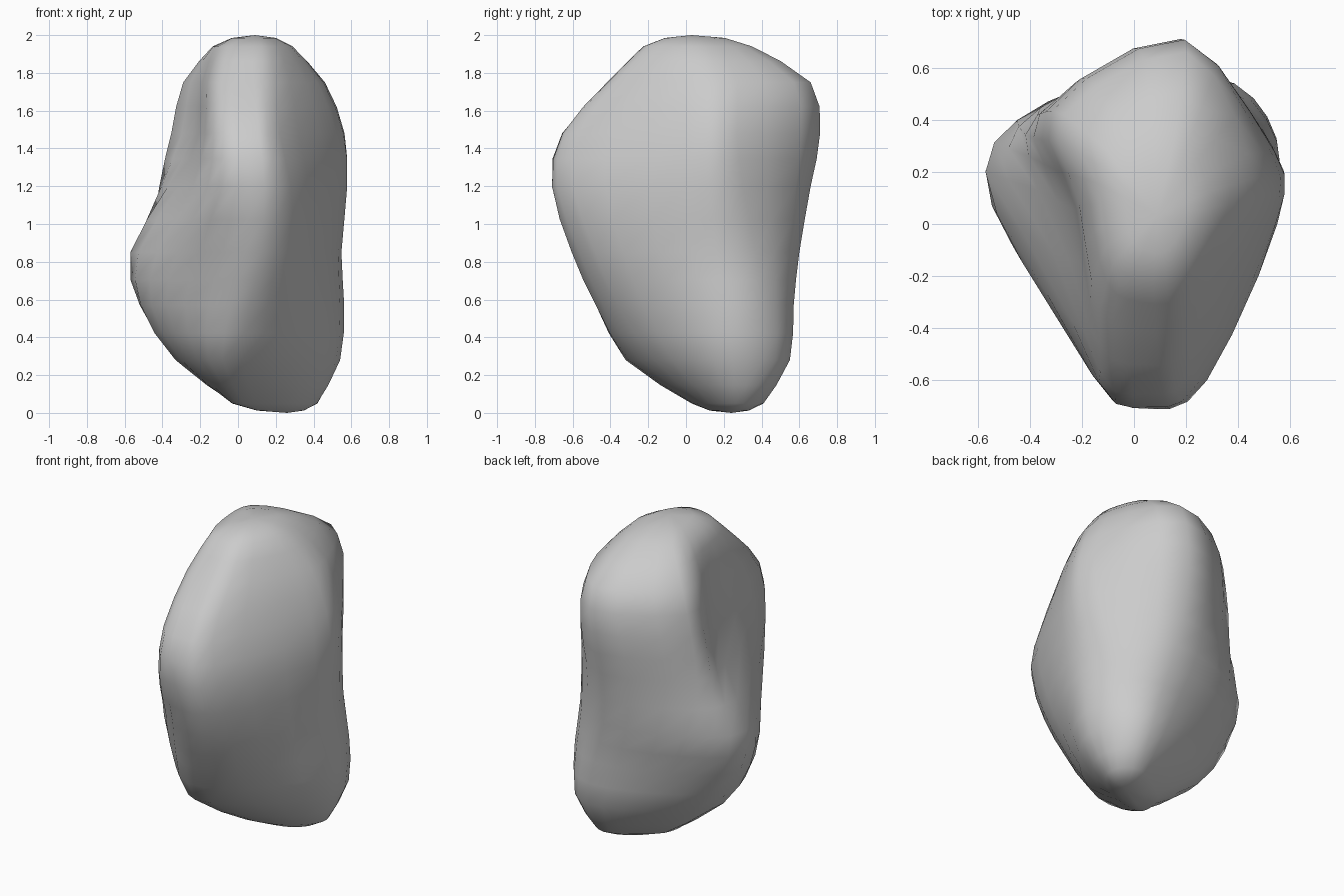
import bpy, bmesh
from mathutils import Vector

if "Cube" in bpy.data.objects:
    bpy.data.objects.remove(bpy.data.objects["Cube"])

# Horizontal slices: height, then eight corners running
# front, front-right, right, back-right, back, back-left, left, front-left
SLICES = [
    (0.05, [(.03, .03), (.25, .09), (.40, .22), (.41, .34), (.30, .41), (.15, .34), (.00, .22), (-.03, .08)]),
    (0.28, [(-.08, -.32), (.25, -.17), (.52, .15), (.50, .41), (.32, .55), (-.02, .45), (-.32, .20), (-.26, -.12)]),
    (0.57, [(-.04, -.47), (.25, -.36), (.54, .10), (.51, .40), (.25, .57), (-.20, .45), (-.52, .20), (-.38, -.17)]),
    (0.85, [(.03, -.60), (.29, -.48), (.53, .03), (.49, .37), (.18, .60), (-.33, .47), (-.57, .20), (-.32, -.31)]),
    (1.20, [(.07, -.71), (.28, -.60), (.55, .00), (.53, .30), (.15, .66), (-.37, .42), (-.37, .13), (-.16, -.58)]),
    (1.48, [(.06, -.65), (.22, -.57), (.52, .00), (.53, .27), (.18, .71), (-.34, .43), (-.24, .06), (-.13, -.57)]),
    (1.75, [(.03, -.41), (.20, -.37), (.42, .00), (.44, .27), (.20, .66), (-.27, .42), (-.21, .07), (-.13, -.33)]),
    (1.94, [(.03, -.22), (.17, -.20), (.28, .00), (.27, .18), (.16, .35), (-.10, .28), (-.13, .08), (-.08, -.15)]),
]
BOTTOM, TOP = Vector((.26, .24, 0)), Vector((.09, .03, 2))


def between(a, b, c, d, t):
    """Smooth curve point between b and c."""
    return 0.5 * (2 * b + (c - a) * t + (2 * a - 5 * b + 4 * c - d) * t * t
                  + (3 * b - a - 3 * c + d) * t ** 3)


def refine_ring(ring, steps=3):
    n = len(ring)
    return [between(ring[i - 1], ring[i], ring[(i + 1) % n], ring[(i + 2) % n], s / steps)
            for i in range(n) for s in range(steps)]


def refine_stack(rings, steps=2):
    out, last = [], len(rings) - 1
    for i in range(last):
        quad = [rings[max(0, min(last, i + k))] for k in (-1, 0, 1, 2)]
        for s in range(steps):
            out.append([between(*p, s / steps) for p in zip(*quad)])
    return out + [rings[-1]]


def cap_ring(ring, tip):
    """Smaller ring that rounds the surface over toward a tip."""
    out = []
    for p in ring:
        q = p.lerp(tip, 0.45)
        q.z = p.z + (tip.z - p.z) * 0.75
        out.append(q)
    return out


# Boulder skin lofted through the slices and closed at both ends
rings = [refine_ring([Vector((x, y, z)) for x, y in pts]) for z, pts in SLICES]
rings = refine_stack(rings)
rings = [cap_ring(rings[0], BOTTOM)] + rings + [cap_ring(rings[-1], TOP)]
bm = bmesh.new()
loops = [[bm.verts.new(p) for p in ring] for ring in rings]
n = len(loops[0])
for low, high in zip(loops, loops[1:]):
    for i in range(n):
        j = (i + 1) % n
        bm.faces.new((low[i], low[j], high[j], high[i]))
for loop, tip in ((loops[0], BOTTOM), (loops[-1], TOP)):
    v = bm.verts.new(tip)
    for i in range(n):
        bm.faces.new((loop[i], loop[(i + 1) % n], v))
bmesh.ops.recalc_face_normals(bm, faces=bm.faces)
for f in bm.faces:
    f.smooth = True
mesh = bpy.data.meshes.new("boulder")
bm.to_mesh(mesh)
bm.free()
boulder = bpy.data.objects.new("boulder", mesh)
bpy.context.collection.objects.link(boulder)
